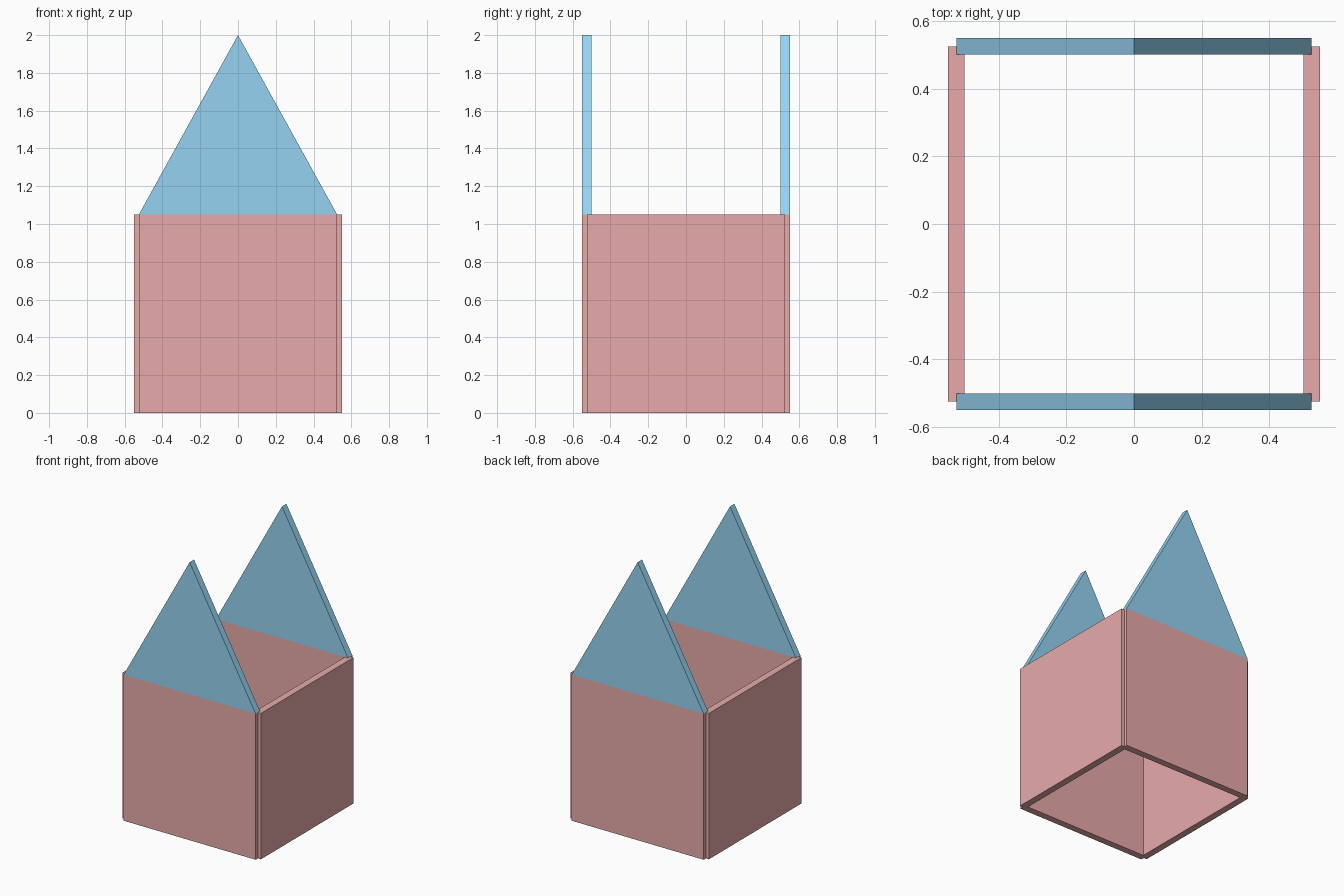
import bpy, bmesh
from mathutils import Vector

if "Cube" in bpy.data.objects:
    bpy.data.objects.remove(bpy.data.objects["Cube"])

T = 0.05      # panel thickness
HALF = 0.525  # half panel width, also centre offset of each panel
WALL_H = 1.05
TOP = 2.0


def material(name, color):
    m = bpy.data.materials.new(name)
    m.diffuse_color = color
    m.use_nodes = True
    m.node_tree.nodes["Principled BSDF"].inputs["Base Color"].default_value = m.diffuse_color
    return m


def panel(name, profile, side, axis, mat):
    """Extrude a (width, z) profile into a panel of thickness T facing along axis."""
    lo = side * HALF - T / 2
    bm = bmesh.new()
    if axis == 'y':
        verts = [bm.verts.new((u, lo, z)) for u, z in profile]
        push = Vector((0, T, 0))
    else:
        verts = [bm.verts.new((lo, u, z)) for u, z in profile]
        push = Vector((T, 0, 0))
    face = bm.faces.new(verts)
    out = bmesh.ops.extrude_face_region(bm, geom=[face], use_keep_orig=True)
    moved = [g for g in out['geom'] if isinstance(g, bmesh.types.BMVert)]
    bmesh.ops.translate(bm, vec=push, verts=moved)
    bmesh.ops.recalc_face_normals(bm, faces=bm.faces)
    me = bpy.data.meshes.new(name)
    bm.to_mesh(me)
    bm.free()
    me.materials.append(mat)
    ob = bpy.data.objects.new(name, me)
    bpy.context.collection.objects.link(ob)
    return ob


pink = material("wall_pink", (0.80, 0.40, 0.40, 1))
blue = material("gable_blue", (0.30, 0.65, 0.88, 1))

wall = [(-HALF, 0), (HALF, 0), (HALF, WALL_H), (-HALF, WALL_H)]
gable = [(-HALF, WALL_H), (HALF, WALL_H), (0, TOP)]

# Four square walls, open at top and bottom
panel("front_wall", wall, -1, 'y', pink)
panel("back_wall", wall, 1, 'y', pink)
panel("left_wall", wall, -1, 'x', pink)
panel("right_wall", wall, 1, 'x', pink)

# Triangular gables above the front and back walls
panel("front_gable", gable, -1, 'y', blue)
panel("back_gable", gable, 1, 'y', blue)
